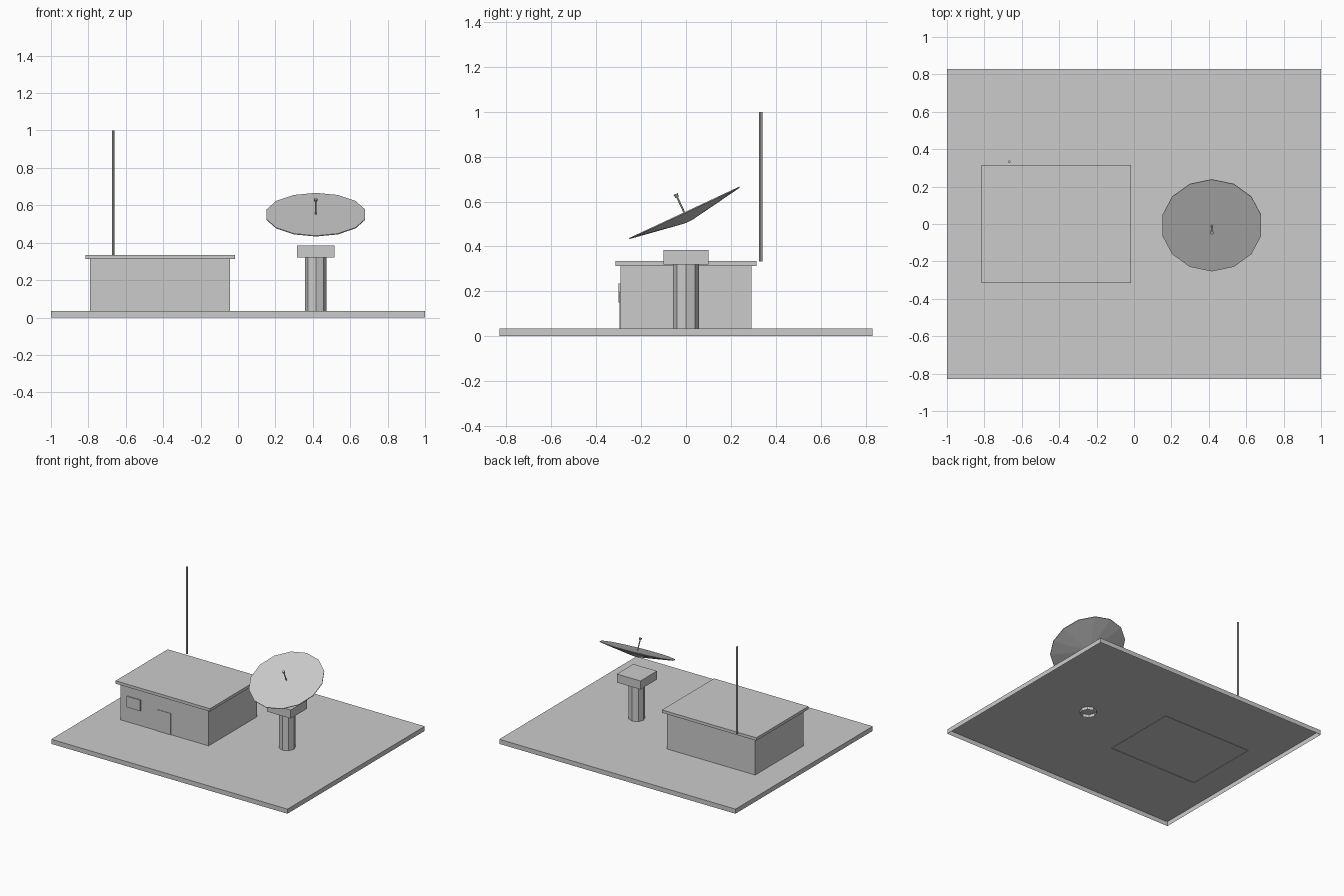
import bpy, bmesh, math
from mathutils import Matrix, Vector

if "Cube" in bpy.data.objects:
    bpy.data.objects.remove(bpy.data.objects["Cube"])

grey = bpy.data.materials.new("concrete_grey")
grey.diffuse_color = (0.6, 0.6, 0.6, 1)
grey.use_nodes = True
grey.node_tree.nodes["Principled BSDF"].inputs["Base Color"].default_value = grey.diffuse_color


def finish(name, bm, matrix=Matrix()):
    bmesh.ops.recalc_face_normals(bm, faces=bm.faces)
    mesh = bpy.data.meshes.new(name)
    bm.to_mesh(mesh)
    bm.free()
    mesh.materials.append(grey)
    obj = bpy.data.objects.new(name, mesh)
    obj.matrix_world = matrix
    bpy.context.collection.objects.link(obj)
    return obj


def box(name, x, y, z, open_bottom=False):
    bm = bmesh.new()
    size = Vector((x[1] - x[0], y[1] - y[0], z[1] - z[0]))
    mid = Vector((x[0] + x[1], y[0] + y[1], z[0] + z[1])) / 2
    bmesh.ops.create_cube(bm, size=1, matrix=Matrix.Translation(mid) @ Matrix.Diagonal(size).to_4x4())
    if open_bottom:
        bm.faces.ensure_lookup_table()
        low = min(bm.faces, key=lambda f: f.calc_center_median().z)
        bmesh.ops.delete(bm, geom=[low], context='FACES_ONLY')
    return finish(name, bm)


def lathe(name, profile, sides, matrix, caps=(True, True)):
    """Stack of (radius, height) rings with a corner on the y axis."""
    bm = bmesh.new()
    rings = [[bm.verts.new((r * math.sin(2 * math.pi * i / sides),
                            r * math.cos(2 * math.pi * i / sides), z))
              for i in range(sides)] for r, z in profile]
    for a, b in zip(rings, rings[1:]):
        for i in range(sides):
            j = (i + 1) % sides
            bm.faces.new((a[i], a[j], b[j], b[i]))
    if caps[0]:
        bm.faces.new(rings[0])
    if caps[1]:
        bm.faces.new(rings[-1])
    return finish(name, bm, matrix)


# Ground slab, hollow underneath
box("ground_slab", (-1, 1), (-0.83, 0.83), (0, 0.035), open_bottom=True)

# Building with overhanging roof, door and small window
box("building_walls", (-0.791, -0.043), (-0.293, 0.293), (0.032, 0.315), open_bottom=True)
box("roof", (-0.816, -0.017), (-0.315, 0.315), (0.313, 0.335))
box("door", (-0.478, -0.364), (-0.297, -0.29), (0.03, 0.198))
box("window", (-0.735, -0.617), (-0.301, -0.292), (0.15, 0.234))

# Mast behind the building
lathe("mast", [(0.007, 0.333), (0.007, 1.0)], 8, Matrix.Translation((-0.667, 0.333, 0)))

# Dish pedestal
lathe("pedestal_column", [(0.058, 0.012), (0.058, 0.33)], 8,
      Matrix.Translation((0.416, 0, 0)), caps=(False, True))
box("pedestal_head", (0.316, 0.516), (-0.1, 0.1), (0.32, 0.385))

# Tilted dish with its receiver, sharing one axis
tilt = Matrix.Translation((0.416, -0.008, 0.552)) @ Matrix.Rotation(math.radians(25), 4, 'X')
lathe("dish", [(0.018, -0.046), (0.271, -0.005), (0.271, 0)], 14, tilt)
lathe("receiver_stem", [(0.004, -0.005), (0.004, 0.078)], 6, tilt)
lathe("receiver_head", [(0.007, 0.074), (0.011, 0.09)], 8, tilt)
